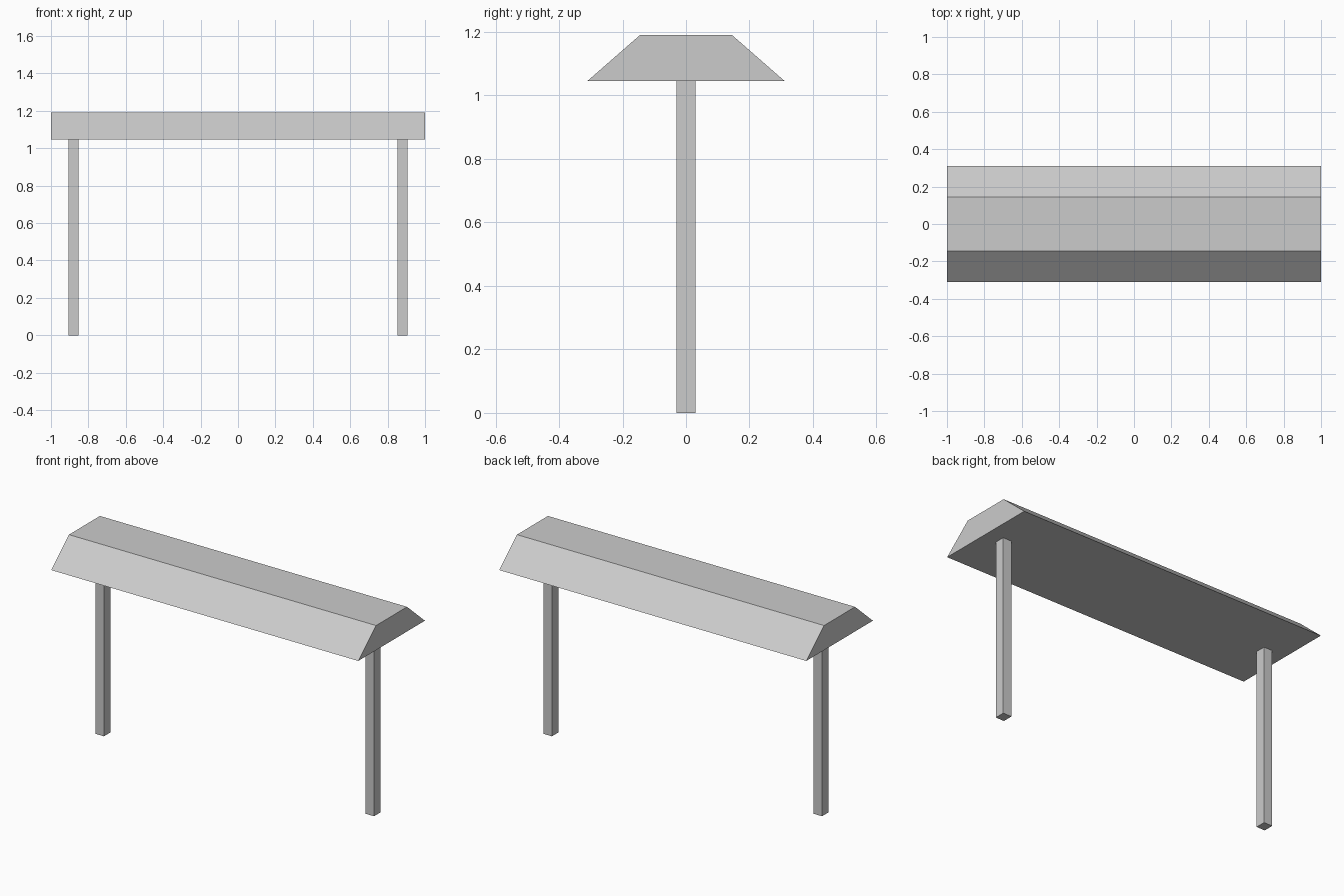
import bpy
import bmesh

cube = bpy.data.objects.get("Cube")
if cube:
    bpy.data.objects.remove(cube, do_unlink=True)

grey = bpy.data.materials.new("light grey")
grey.use_nodes = True
colour = (0.6, 0.6, 0.6, 1)
grey.diffuse_color = colour
grey.node_tree.nodes["Principled BSDF"].inputs["Base Color"].default_value = colour


def extrude_along_x(name, profile, x0, x1):
    """Solid made by sweeping a (y, z) profile from x0 to x1."""
    bm = bmesh.new()
    face = bm.faces.new([bm.verts.new((x0, y, z)) for y, z in profile])
    swept = bmesh.ops.extrude_face_region(bm, geom=[face], use_keep_orig=True)
    verts = [g for g in swept["geom"] if isinstance(g, bmesh.types.BMVert)]
    bmesh.ops.translate(bm, verts=verts, vec=(x1 - x0, 0, 0))
    bmesh.ops.recalc_face_normals(bm, faces=bm.faces)
    mesh = bpy.data.meshes.new(name)
    bm.to_mesh(mesh)
    bm.free()
    mesh.materials.append(grey)
    obj = bpy.data.objects.new(name, mesh)
    bpy.context.collection.objects.link(obj)
    return obj


EAVE, RIDGE = 1.046, 1.191

# Closed trapezoid beam on top
extrude_along_x("top_beam", [(-0.31, EAVE), (0.31, EAVE),
                             (0.144, RIDGE), (-0.144, RIDGE)], -1, 1)

# Two square posts
for side, sign in (("left", 1), ("right", -1)):
    extrude_along_x(side + "_post", [(-0.03, 0), (0.03, 0),
                                     (0.03, EAVE), (-0.03, EAVE)],
                    sign * 0.852, sign * 0.907)
